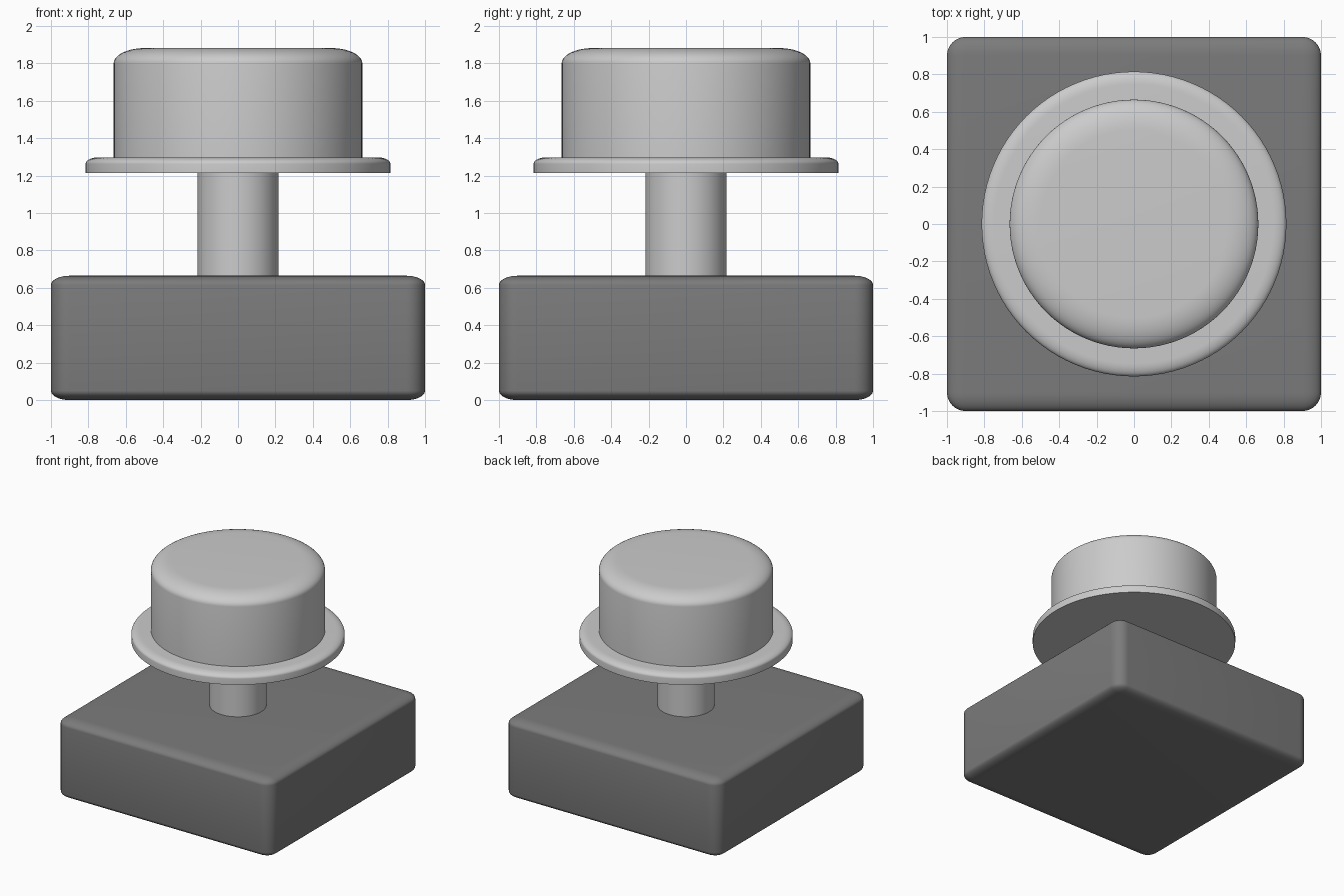
import bpy
import bmesh
from math import cos, sin, pi, radians

if "Cube" in bpy.data.objects:
    bpy.data.objects.remove(bpy.data.objects["Cube"])

SQUASH = 0.5  # rounded edges are half as tall as they are wide


def finish(name, bm, angle=35):
    bmesh.ops.recalc_face_normals(bm, faces=bm.faces)
    mesh = bpy.data.meshes.new(name)
    bm.to_mesh(mesh)
    bm.free()
    obj = bpy.data.objects.new(name, mesh)
    bpy.context.collection.objects.link(obj)
    bpy.ops.object.select_all(action='DESELECT')
    obj.select_set(True)
    bpy.context.view_layer.objects.active = obj
    bpy.ops.object.shade_smooth_by_angle(angle=radians(angle))
    return obj


def disc(name, radius, z0, z1, rounding=0.0, sides=96, steps=10):
    """Solid of revolution with an optional elliptical rounding on the top rim."""
    profile = [(0, z0), (radius, z0)]
    if rounding:
        for i in range(steps + 1):
            a = i / steps * pi / 2
            profile.append((radius - rounding * (1 - cos(a)),
                            z1 - rounding * SQUASH * (1 - sin(a))))
    else:
        profile.append((radius, z1))
    profile.append((0, z1))
    bm = bmesh.new()
    verts = [bm.verts.new((r, 0, z)) for r, z in profile]
    edges = [bm.edges.new(pair) for pair in zip(verts, verts[1:])]
    bmesh.ops.spin(bm, geom=verts + edges, cent=(0, 0, 0), axis=(0, 0, 1),
                   angle=2 * pi, steps=sides, use_duplicate=False)
    bmesh.ops.remove_doubles(bm, verts=bm.verts, dist=0.0001)
    return finish(name, bm)


# Square base, rounded on every edge and then squashed
height = 0.665
bm = bmesh.new()
bmesh.ops.create_cube(bm, size=2)
bmesh.ops.scale(bm, vec=(1, 1, height / 2 / SQUASH), verts=bm.verts)
bmesh.ops.bevel(bm, geom=bm.edges[:], offset=0.1, segments=8,
                profile=0.5, affect='EDGES')
bmesh.ops.scale(bm, vec=(1, 1, SQUASH), verts=bm.verts)
bmesh.ops.translate(bm, vec=(0, 0, height / 2), verts=bm.verts)
base = finish("base", bm)
dark = bpy.data.materials.new("dark_grey")
dark.diffuse_color = (0.2, 0.2, 0.2, 1)
dark.use_nodes = True
dark.node_tree.nodes["Principled BSDF"].inputs["Base Color"].default_value = dark.diffuse_color
base.data.materials.append(dark)

# Post, flange and button cap
disc("post", 0.217, height - 0.02, 1.23)
disc("flange", 0.815, 1.213, 1.298, rounding=0.07)
disc("button_cap", 0.665, 1.28, 1.882, rounding=0.165)
